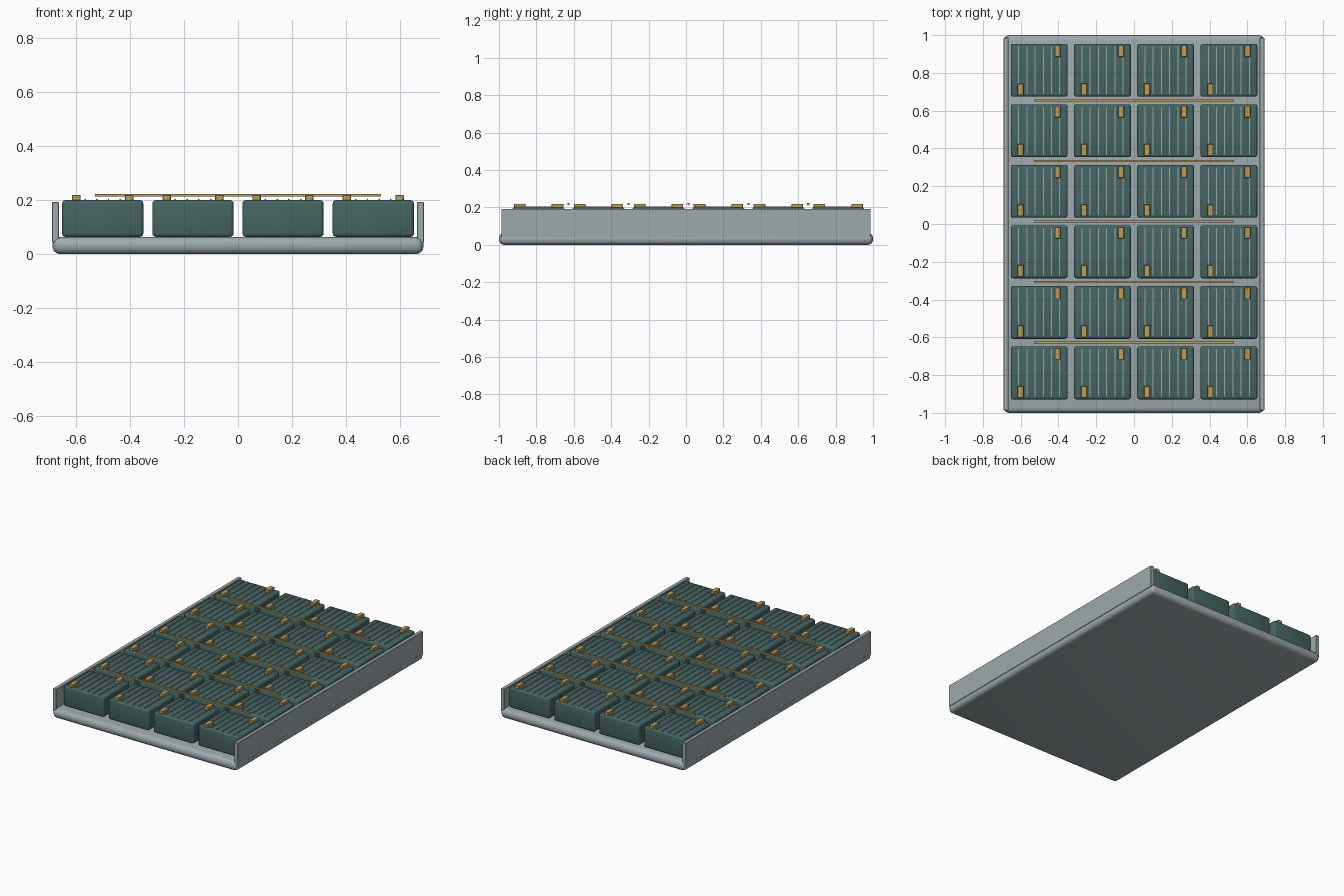
import bpy

if "Cube" in bpy.data.objects:
    bpy.data.objects.remove(bpy.data.objects["Cube"])

def mat(name, c):
    m = bpy.data.materials.new(name)
    m.diffuse_color = (*c, 1)
    m.use_nodes = True
    m.node_tree.nodes["Principled BSDF"].inputs["Base Color"].default_value = m.diffuse_color
    return m

STEEL = mat("steel", (0.34, 0.40, 0.42))
TEAL = mat("teal", (0.06, 0.13, 0.12))
BRASS = mat("brass", (0.50, 0.34, 0.11))

def box(name, lo, hi, m, bevel=0.0, seg=1):
    bpy.ops.mesh.primitive_cube_add(size=1, location=[(a + b) / 2 for a, b in zip(lo, hi)])
    o = bpy.context.object
    o.name = name
    o.scale = [b - a for a, b in zip(lo, hi)]
    bpy.ops.object.transform_apply(location=False, rotation=False, scale=True)
    o.data.materials.append(m)
    if bevel:
        b = o.modifiers.new("bevel", 'BEVEL')
        b.width, b.segments = bevel, seg
        bpy.ops.object.modifier_apply(modifier="bevel")
        bpy.ops.object.shade_smooth_by_angle(angle=0.6)
    return o

def around(name, c, size, m, bevel=0.0, seg=1):
    return box(name, [p - s / 2 for p, s in zip(c, size)],
               [p + s / 2 for p, s in zip(c, size)], m, bevel, seg)

# rounded base tray and side rails
box("base_tray", (-0.688, -1, 0), (0.688, 1, 0.064), STEEL, 0.028, 4)
for side in (-1, 1):
    around("side_rail", (side * 0.677, 0, 0.117), (0.026, 1.975, 0.152), STEEL, 0.002)

COLS = [-0.502, -0.167, 0.167, 0.502]
ROWS = [0.013 + (i - 2.5) * 0.3205 for i in range(6)]

# battery modules with top ribs and two terminals each
for y in ROWS:
    for x in COLS:
        around("module", (x, y, 0.132), (0.301, 0.28, 0.136), TEAL, 0.012, 3)
        for i in range(6):
            around("module_rib", (x + (i - 2.5) * 0.0435, y, 0.201), (0.005, 0.252, 0.006), STEEL)
        for s in (-1, 1):
            around("terminal", (x + s * 0.098, y + s * 0.101, 0.209), (0.031, 0.062, 0.021), BRASS, 0.002)

# bus bars running between rows
for a, b in zip(ROWS, ROWS[1:]):
    around("bus_bar", (0, (a + b) / 2, 0.2185), (1.06, 0.012, 0.01), BRASS)
